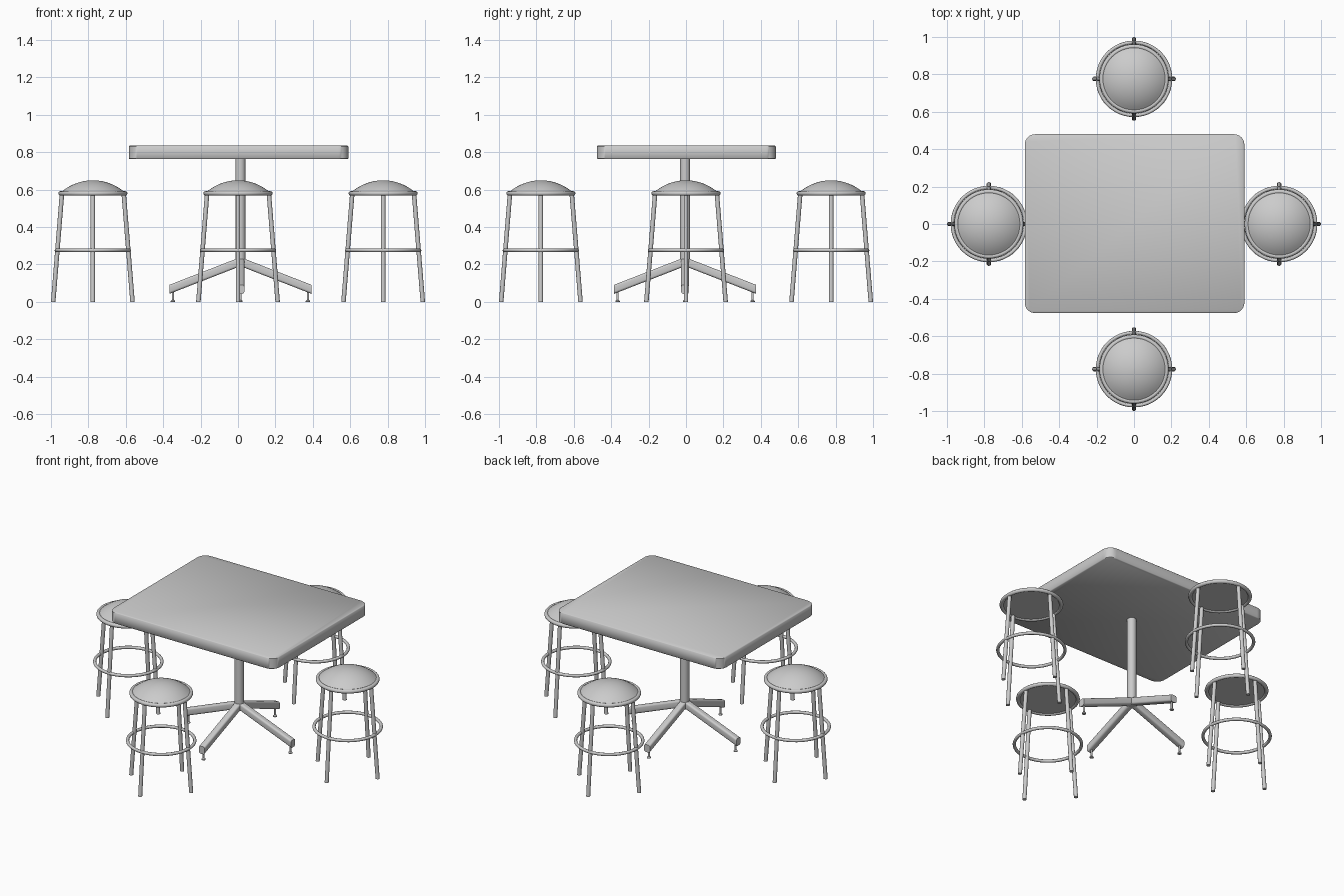
import bpy, bmesh, math
from mathutils import Vector

if "Cube" in bpy.data.objects:
    bpy.data.objects.remove(bpy.data.objects["Cube"])


def finish(bm, name, angle=40):
    bmesh.ops.recalc_face_normals(bm, faces=bm.faces[:])
    me = bpy.data.meshes.new(name)
    bm.to_mesh(me)
    bm.free()
    ob = bpy.data.objects.new(name, me)
    bpy.context.collection.objects.link(ob)
    bpy.ops.object.select_all(action='DESELECT')
    ob.select_set(True)
    bpy.context.view_layer.objects.active = ob
    bpy.ops.object.shade_smooth_by_angle(angle=math.radians(angle))
    return ob


def loft(bm, loops):
    """Skin a list of equal-length point loops and cap both ends."""
    rings = [[bm.verts.new(p) for p in loop] for loop in loops]
    n = len(rings[0])
    for a, b in zip(rings, rings[1:]):
        for i in range(n):
            j = (i + 1) % n
            bm.faces.new((a[i], a[j], b[j], b[i]))
    bm.faces.new(rings[0][::-1])
    bm.faces.new(rings[-1])


def circle(c, r, n):
    return [Vector((c[0] + r * math.cos(2 * math.pi * i / n),
                    c[1] + r * math.sin(2 * math.pi * i / n), c[2])) for i in range(n)]


def rounded_rect(hx, hy, r, seg):
    pts = []
    for k, (sx, sy) in enumerate([(1, 1), (-1, 1), (-1, -1), (1, -1)]):
        for i in range(seg + 1):
            a = math.pi / 2 * (k + i / seg)
            pts.append((sx * (hx - r) + r * math.cos(a), sy * (hy - r) + r * math.sin(a)))
    return pts


def torus(bm, c, major, minor, n=48, m=12):
    rings = []
    for i in range(n):
        a = 2 * math.pi * i / n
        rings.append([bm.verts.new((c[0] + (major + minor * math.cos(b)) * math.cos(a),
                                    c[1] + (major + minor * math.cos(b)) * math.sin(a),
                                    c[2] + minor * math.sin(b)))
                      for b in [2 * math.pi * j / m for j in range(m)]])
    for i in range(n):
        p, q = rings[i], rings[(i + 1) % n]
        for j in range(m):
            k = (j + 1) % m
            bm.faces.new((p[j], q[j], q[k], p[k]))


AXES = [(1, 0), (0, 1), (-1, 0), (0, -1)]
CX, CY = 0.013, -0.005      # pedestal centre

# Table top: rounded slab with a fine edge break
bm = bmesh.new()
loft(bm, [[(x + 0.003, y + 0.002, z) for x, y in rounded_rect(0.587 - d, 0.478 - d, 0.055, 8)]
          for d, z in [(0.004, 0.763), (0, 0.767), (0, 0.831), (0.004, 0.835)]])
finish(bm, "table_top", 50)

# Pedestal column
bm = bmesh.new()
loft(bm, [circle((CX, CY, z), 0.027, 32) for z in (0.185, 0.766)])
finish(bm, "table_column")

# Four sloping base arms with levelling feet
section = rounded_rect(0.021, 0.024, 0.012, 4)
for i, (dx, dy) in enumerate(AXES):
    bm = bmesh.new()
    loft(bm, [[(CX + dx * d - dy * w, CY + dy * d + dx * w, z + h) for w, h in section]
              for d, z in [(0.0, 0.215), (0.38, 0.067)]])
    finish(bm, f"base_arm_{i + 1}")
    bm = bmesh.new()
    fx, fy = CX + dx * 0.361, CY + dy * 0.361
    loft(bm, [circle((fx, fy, z), r, 16)
              for r, z in [(0.012, 0), (0.012, 0.005), (0.006, 0.011), (0.006, 0.06)]])
    finish(bm, f"levelling_foot_{i + 1}")

# Four stools
for s, (sx, sy) in enumerate(AXES):
    x, y = sx * 0.776, sy * 0.776
    # domed seat, spherical cap profile
    bm = bmesh.new()
    r0, h = 0.168, 0.062
    R = (r0 * r0 + h * h) / (2 * h)
    loops = [circle((x, y, 0.575), r0, 48), circle((x, y, 0.588), r0, 48)]
    for k in range(1, 10):
        r = r0 * (1 - k / 10)
        loops.append(circle((x, y, 0.65 - R + math.sqrt(R * R - r * r)), r, 48))
    loops.append(circle((x, y, 0.65), 0.004, 48))
    loft(bm, loops)
    finish(bm, f"stool_{s + 1}_seat")
    # seat rim and foot ring
    bm = bmesh.new()
    torus(bm, (x, y, 0.58), 0.173, 0.012)
    finish(bm, f"stool_{s + 1}_seat_rim", 60)
    bm = bmesh.new()
    torus(bm, (x, y, 0.276), 0.195, 0.0095)
    finish(bm, f"stool_{s + 1}_foot_ring", 60)
    # splayed legs
    bm = bmesh.new()
    for dx, dy in AXES:
        loft(bm, [circle((x + dx * d, y + dy * d, z), 0.012, 16)
                  for d, z in [(0.212, 0), (0.165, 0.58)]])
    finish(bm, f"stool_{s + 1}_legs")
